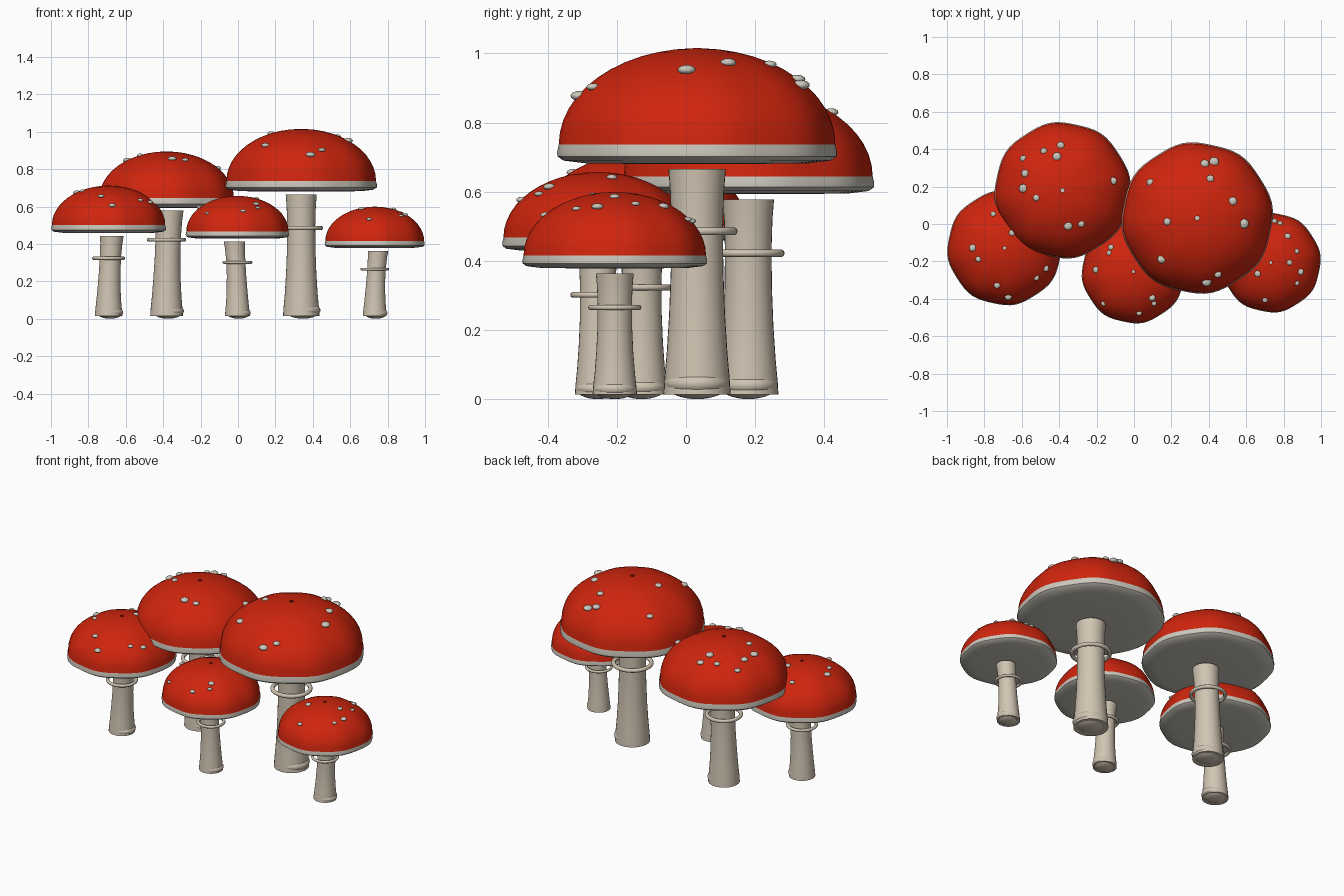
import bpy
import bmesh
from math import sin, cos, pi, sqrt, radians
from mathutils import Matrix, Vector

cube = bpy.data.objects.get("Cube")
if cube:
    bpy.data.objects.remove(cube, do_unlink=True)


def material(name, colour):
    mat = bpy.data.materials.new(name)
    mat.use_nodes = True
    mat.diffuse_color = (*colour, 1)
    mat.node_tree.nodes["Principled BSDF"].inputs["Base Color"].default_value = (*colour, 1)
    return mat


RED = material("cap red", (0.62, 0.018, 0.004))
CREAM = material("stem cream", (0.64, 0.56, 0.45))
PALE = material("rim and spot pale grey", (0.60, 0.57, 0.50))


def finish(bm, name, mats, location):
    """Turn a bmesh into a smooth shaded object."""
    bmesh.ops.recalc_face_normals(bm, faces=bm.faces)
    mesh = bpy.data.meshes.new(name)
    bm.to_mesh(mesh)
    bm.free()
    for mat in mats:
        mesh.materials.append(mat)
    obj = bpy.data.objects.new(name, mesh)
    obj.location = location
    bpy.context.collection.objects.link(obj)
    bpy.ops.object.select_all(action="DESELECT")
    obj.select_set(True)
    bpy.context.view_layer.objects.active = obj
    bpy.ops.object.shade_smooth_by_angle(angle=radians(40))
    return obj


def lobe(angle):
    """Gentle scalloping around a cap."""
    return 1 + 0.012 * cos(8 * (angle - radians(10)))


def lathe(profile, segments, shape=lambda a: 1, closed=False, shift=lambda z: 0):
    """Spin (radius, height) points around z."""
    bm = bmesh.new()
    angles = [2 * pi * i / segments for i in range(segments)]
    rings = [[bm.verts.new((r * shape(a) * cos(a) + shift(z), r * shape(a) * sin(a), z))
              for a in angles] for r, z in profile]
    pairs = list(zip(rings, rings[1:]))
    if closed:
        pairs.append((rings[-1], rings[0]))
    for low, high in pairs:
        for i in range(segments):
            j = (i + 1) % segments
            bm.faces.new((low[i], low[j], high[j], high[i]))
    return bm, rings


DOME_R, DOME_BASE, DOME_H = 0.398, 0.057, 0.278


def dome_height(r):
    return DOME_BASE + DOME_H * sqrt(max(0, 1 - (r / DOME_R) ** 2))


def make_cap(label, centre, s):
    # Underside, rim band, then a dome left open by a pinhole at the crown
    profile = [(0.15, 0), (0.32, 0.002), (0.385, 0.01), (0.402, 0.022), (0.403, 0.035)]
    steps = 12
    for i in range(steps + 1):
        a = i / steps * (pi / 2 - 0.03)
        profile.append((DOME_R * cos(a), DOME_BASE + DOME_H * sin(a)))
    bm, rings = lathe([(r * s, z * s) for r, z in profile], 64, lobe)
    bm.faces.new(rings[0])
    for face in bm.faces:
        face.material_index = int(face.calc_center_median().z < DOME_BASE * s)
    finish(bm, label + "_cap", [RED, PALE], centre)


def make_stem(label, base, s, height, lean):
    foot = 0.014
    shape = [(0, 0.097), (0.06, 0.095), (0.18, 0.088), (0.35, 0.081),
             (0.55, 0.076), (0.75, 0.075), (0.9, 0.078), (1, 0.083)]
    profile = [(r * s, foot + t * (height - foot)) for t, r in shape]
    bm, rings = lathe(profile, 32, shift=lambda z: lean * (z / height) ** 2)
    bm.faces.new(rings[0])
    bm.faces.new(rings[-1])
    finish(bm, label + "_stem", [CREAM], base)

    # Rounded foot
    bm = bmesh.new()
    bmesh.ops.create_uvsphere(bm, u_segments=32, v_segments=16, radius=1,
                              matrix=Matrix.Diagonal((0.094 * s, 0.094 * s, 0.045 * s, 1)))
    finish(bm, label + "_foot", [CREAM], base + Vector((0.009 * s, 0, 0.045 * s)))

    # Floating collar around the stem
    tube = [2 * pi * i / 10 for i in range(10)]
    bm, _ = lathe([((0.105 + 0.012 * cos(a)) * s, 0.012 * s * sin(a)) for a in tube],
                  40, closed=True)
    finish(bm, label + "_collar", [CREAM], base + Vector((0, 0, 0.73 * height)))


def make_spots(label, centre, s, spots):
    bm = bmesh.new()
    for n, (dx, dy) in enumerate(spots):
        x, y = dx / 100, dy / 100
        size = s * (0.023 + 0.003 * (n % 3 - 1))
        z = s * dome_height(sqrt(x * x + y * y) / s)
        place = Matrix.Translation((x, y, z))
        bmesh.ops.create_uvsphere(bm, u_segments=12, v_segments=8, radius=1,
                                  matrix=place @ Matrix.Diagonal((size, size, size * 0.55, 1)))
    finish(bm, label + "_spots", [PALE], centre)


# Label, x, y, scale, stem height, lean, spot offsets in hundredths
MUSHROOMS = [
    ("tall", 0.338, 0.032, 1.0, 0.665, 0,
     [(-25, 19), (4, 29), (9, 30), (7, 21), (19, 9), (25, -3), (-16, -2),
      (-19, -22), (5, -34), (11, -30)]),
    ("back", -0.382, 0.18, 0.9, 0.578, 0.016,
     [(-10, 21), (-1, 24), (-3, 18), (-21, 17), (-20, 9), (-21, 1), (-14, -4),
      (27, 5), (3, -19), (10, -18)]),
    ("left_side", -0.692, -0.128, 0.757, 0.443, 0.018,
     [(-6, 18), (4, 8), (-17, 0), (-14, -6), (-4, -20), (2, -26), (17, -16), (22, -11)]),
    ("middle", -0.003, -0.255, 0.683, 0.413, -0.016,
     [(-13, 10), (-12, 13), (-20, 1), (-16, -17), (3, -22), (10, -14), (11, -17), (10, 4)]),
    ("small", 0.731, -0.206, 0.66, 0.363, 0.018,
     [(5, 21), (2, 22), (9, 14), (14, 6), (10, 0), (16, -5), (14, -11), (-3, -20), (-7, -6)]),
]

for label, x, y, s, height, lean, spots in MUSHROOMS:
    label += "_mushroom"
    cap_centre = Vector((x, y, height + 0.015))
    make_stem(label, Vector((x, y, 0)), s, height, lean)
    make_cap(label, cap_centre, s)
    make_spots(label, cap_centre, s, spots)
